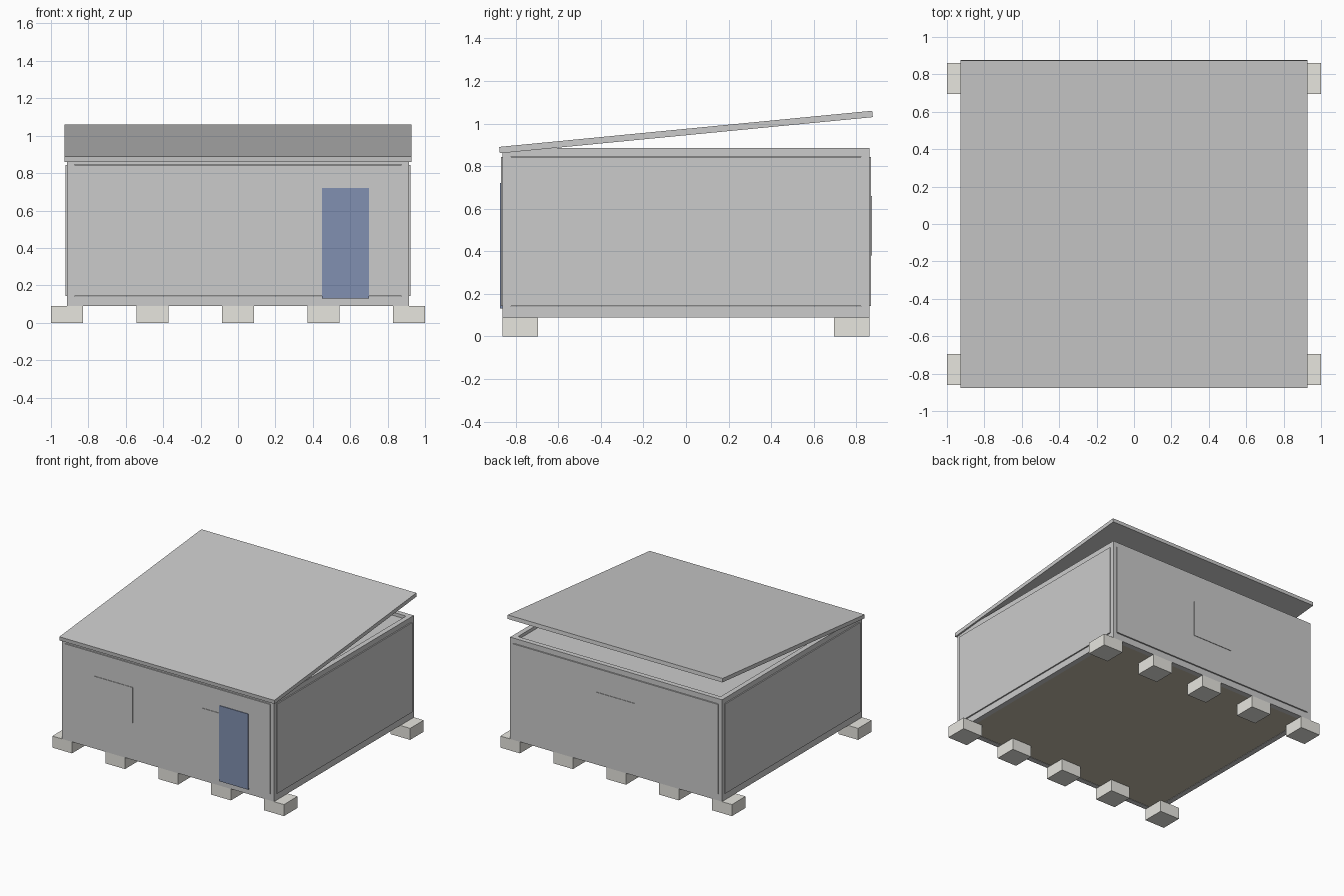
import bpy
import math

if "Cube" in bpy.data.objects:
    bpy.data.objects.remove(bpy.data.objects["Cube"])


def material(name, rgb):
    m = bpy.data.materials.new(name)
    m.diffuse_color = (*rgb, 1)
    m.use_nodes = True
    m.node_tree.nodes["Principled BSDF"].inputs["Base Color"].default_value = m.diffuse_color
    return m


def box(name, x, y, z, mat=None):
    """Box from (min, max) ranges on each axis."""
    lo, hi = zip(x, y, z)
    bpy.ops.mesh.primitive_cube_add(size=1, location=[(a + b) / 2 for a, b in zip(lo, hi)])
    o = bpy.context.object
    o.name = name
    o.scale = [b - a for a, b in zip(lo, hi)]
    bpy.ops.object.transform_apply(location=False, rotation=False, scale=True)
    if mat:
        o.data.materials.append(mat)
    return o


def span(a, b, side):
    return (a, b) if side > 0 else (-b, -a)


concrete = material("concrete", (0.80, 0.79, 0.74))
wood = material("floor_wood", (0.55, 0.50, 0.40))
blue = material("door_blue", (0.22, 0.28, 0.44))

X, Y, Z0, Z1, B = 0.915, 0.862, 0.09, 0.885, 0.04   # frame half sizes, heights, beam width

# Foundation blocks in two rows of five
for sy in (-1, 1):
    for cx in (-0.915, -0.4575, 0, 0.4575, 0.915):
        box("foundation_block", (cx - 0.085, cx + 0.085), span(0.695, 0.862, sy), (0, Z0), concrete)

# Steel frame: corner posts, then bottom and top rails
for sx in (-1, 1):
    for sy in (-1, 1):
        box("corner_post", span(X - B, X, sx), span(Y - B, Y, sy), (Z0, Z1))
for name, z in (("bottom_rail", (Z0, Z0 + 0.05)), ("top_rail", (Z1 - B, Z1))):
    for s in (-1, 1):
        box(name, (-X + B, X - B), span(Y - B, Y, s), z)
        box(name, span(X - B, X, s), (-Y + B, Y - B), z)

# Floor and ceiling slabs set inside the frame
box("floor", (-X + 0.015, X - 0.015), (-Y + 0.015, Y - 0.015), (Z0 + 0.003, Z0 + 0.045), wood)
box("ceiling", (-X + B, X - B), (-Y + B, Y - B), (0.83, 0.86))

# Wall panels standing slightly proud of the frame
for s in (-1, 1):
    box("long_wall_panel", (-0.885, 0.885), span(Y - 0.03, Y + 0.007, s), (0.143, 0.843))
    box("side_wall_panel", span(X - 0.03, X + 0.007, s), (-0.833, 0.833), (0.143, 0.843))

# Windows: two in front, one at the back
for cx, s in ((-0.47, -1), (0.47, -1), (0, 1)):
    box("window", (cx - 0.17, cx + 0.17), span(Y - 0.02, Y + 0.011, s), (0.38, 0.66))

# Door
box("door", (0.45, 0.70), (-Y - 0.012, -Y + 0.02), (0.13, 0.72), blue)

# Sloping roof slab
roof = box("roof", (-0.928, 0.928), (-0.88, 0.88), (0.945, 0.975))
roof.rotation_euler.x = math.atan2(0.17, 1.755)
